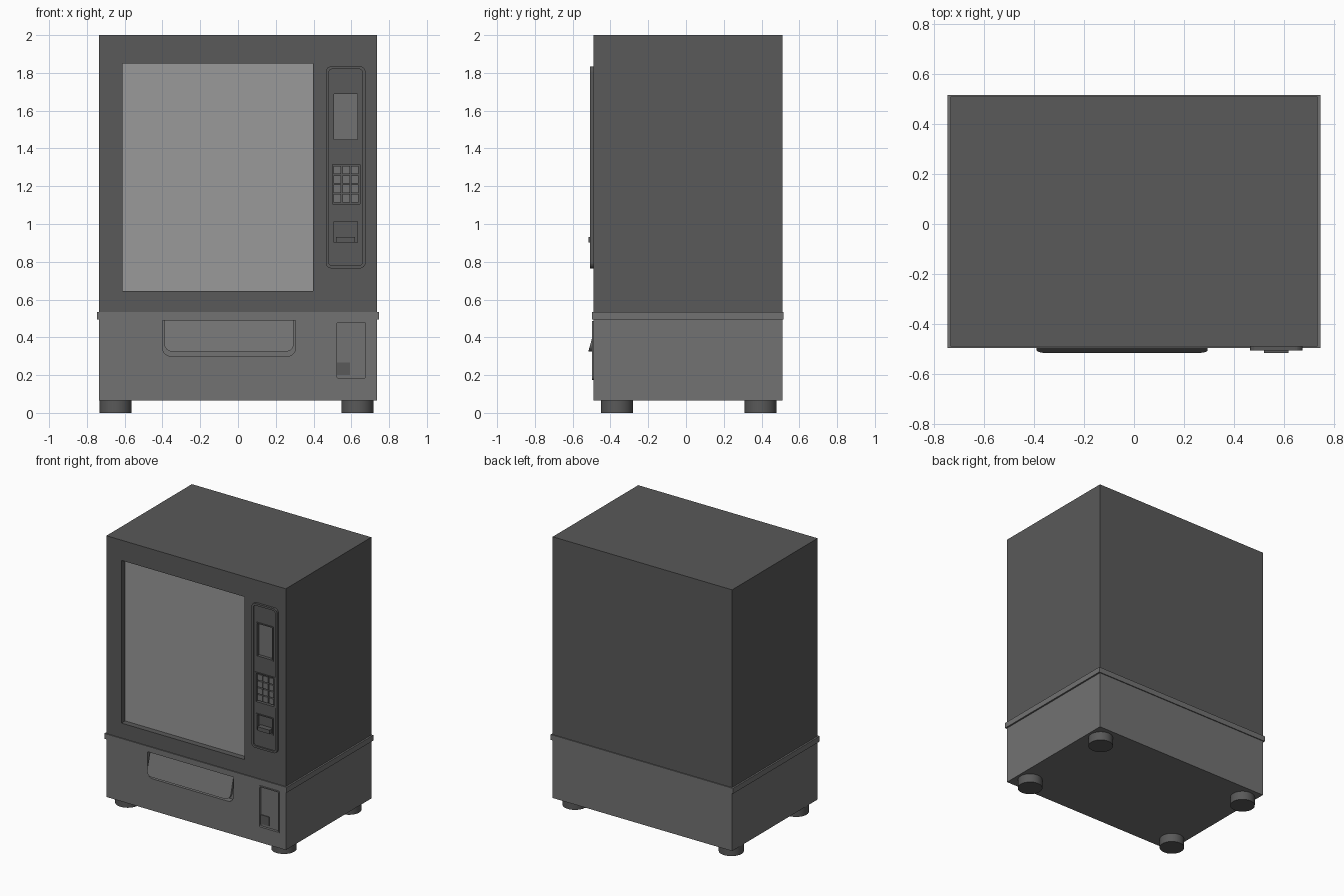
import bpy, bmesh, math

if "Cube" in bpy.data.objects:
    bpy.data.objects.remove(bpy.data.objects["Cube"])


def grey(name, v):
    m = bpy.data.materials.new(name)
    m.diffuse_color = (v, v, v, 1)
    m.use_nodes = True
    m.node_tree.nodes["Principled BSDF"].inputs["Base Color"].default_value = m.diffuse_color
    return m


DARK, MID, LIGHT = grey("dark_grey", 0.10), grey("mid_grey", 0.17), grey("light_grey", 0.32)


def plate(name, x0, x1, z0, z1, y0, y1, mat=None, r=0.0, round_top=True):
    """Slab with an optionally rounded front outline, extruded from y0 (front) to y1."""
    pts = []
    for cx, cz, sx, sz, a in ((x1, z1, -1, -1, 0), (x0, z1, 1, -1, 90),
                              (x0, z0, 1, 1, 180), (x1, z0, -1, 1, 270)):
        if r and (round_top or sz > 0):
            for i in range(7):
                t = math.radians(a + 15 * i)
                pts.append((cx + sx * r + r * math.cos(t), cz + sz * r + r * math.sin(t)))
        else:
            pts.append((cx, cz))
    bm = bmesh.new()
    face = bm.faces.new([bm.verts.new((x, y0, z)) for x, z in pts])
    ext = bmesh.ops.extrude_face_region(bm, geom=[face])["geom"]
    for v in ext:
        if isinstance(v, bmesh.types.BMVert):
            v.co.y = y1
    bmesh.ops.recalc_face_normals(bm, faces=bm.faces)
    me = bpy.data.meshes.new(name)
    bm.to_mesh(me)
    bm.free()
    ob = bpy.data.objects.new(name, me)
    bpy.context.collection.objects.link(ob)
    if mat:
        me.materials.append(mat)
    return ob


def cut(ob, *args, **kw):
    """Subtract a plate-shaped pocket from ob."""
    c = plate("cutter", *args, **kw)
    mod = ob.modifiers.new("pocket", 'BOOLEAN')
    mod.operation, mod.solver, mod.object = 'DIFFERENCE', 'EXACT', c
    bpy.context.view_layer.objects.active = ob
    bpy.ops.object.modifier_apply(modifier=mod.name)
    bpy.data.objects.remove(c)


FRONT, BACK = -0.49, 0.51

# Upper cabinet with display window
upper = plate("upper_cabinet", -0.735, 0.735, 0.53, 2.0, FRONT, BACK, DARK)
cut(upper, -0.612, 0.398, 0.645, 1.85, -0.6, -0.445)
cut(upper, 0.465, 0.675, 0.765, 1.835, -0.6, -0.45, r=0.03)
plate("window_pane", -0.612, 0.398, 0.645, 1.85, -0.447, -0.44, LIGHT)

# Lower cabinet and trim band
lower = plate("lower_cabinet", -0.735, 0.735, 0.065, 0.50, FRONT, BACK, MID)
cut(lower, -0.40, 0.305, 0.30, 0.49, -0.6, -0.445, r=0.045, round_top=False)
cut(lower, 0.515, 0.685, 0.175, 0.487, -0.6, -0.46, r=0.012)
plate("trim_band", -0.747, 0.747, 0.495, 0.535, -0.497, 0.517, MID)

# Control panel: raised rim, sunken face, pockets
panel = plate("control_panel", 0.465, 0.675, 0.765, 1.835, -0.507, -0.45, DARK, r=0.03)
cut(panel, 0.48, 0.66, 0.78, 1.82, -0.6, -0.497, r=0.02)
cut(panel, 0.505, 0.635, 1.445, 1.69, -0.6, -0.474)
cut(panel, 0.497, 0.648, 1.105, 1.318, -0.6, -0.478)
cut(panel, 0.505, 0.635, 0.898, 1.015, -0.6, -0.478)


def bezel(name, x0, x1, z0, z1, w=0.008):
    ob = plate(name, x0 - w, x1 + w, z0 - w, z1 + w, -0.502, -0.47, DARK)
    cut(ob, x0, x1, z0, z1, -0.6, -0.4)


bezel("screen_bezel", 0.508, 0.632, 1.448, 1.687)
plate("screen", 0.505, 0.635, 1.445, 1.69, -0.478, -0.47, MID)
bezel("keypad_bezel", 0.499, 0.646, 1.107, 1.316)
bezel("bill_slot_bezel", 0.508, 0.632, 0.901, 1.012)
plate("bill_slot_lip", 0.52, 0.62, 0.903, 0.932, -0.517, -0.47, DARK)

# Keypad: 3 by 4 buttons
for col in range(3):
    for row in range(4):
        x, z = 0.506 + col * 0.046, 1.115 + row * 0.05
        plate("keypad_button", x, x + 0.04, z, z + 0.043, -0.494, -0.47, MID)

# Tilted delivery flap, swinging out at the bottom
flap = plate("delivery_flap", -0.39, 0.295, 0.325, 0.488, -0.472, -0.452, MID, r=0.04, round_top=False)
for v in flap.data.vertices:
    v.co.y -= (0.488 - v.co.z) * 0.276

# Coin return: thin rim, sunken plate, small cup
coin = plate("coin_return", 0.515, 0.685, 0.175, 0.487, -0.497, -0.46, MID, r=0.012)
cut(coin, 0.524, 0.676, 0.184, 0.479, -0.6, -0.478, r=0.008)
plate("coin_cup", 0.524, 0.592, 0.20, 0.268, -0.483, -0.47, DARK)

# Feet
for x in (-0.648, 0.632):
    for y in (-0.365, 0.395):
        bpy.ops.mesh.primitive_cylinder_add(vertices=32, radius=0.085, depth=0.07, location=(x, y, 0.035))
        foot = bpy.context.object
        foot.name = "foot"
        foot.data.materials.append(DARK)
        bpy.ops.object.shade_smooth_by_angle()
